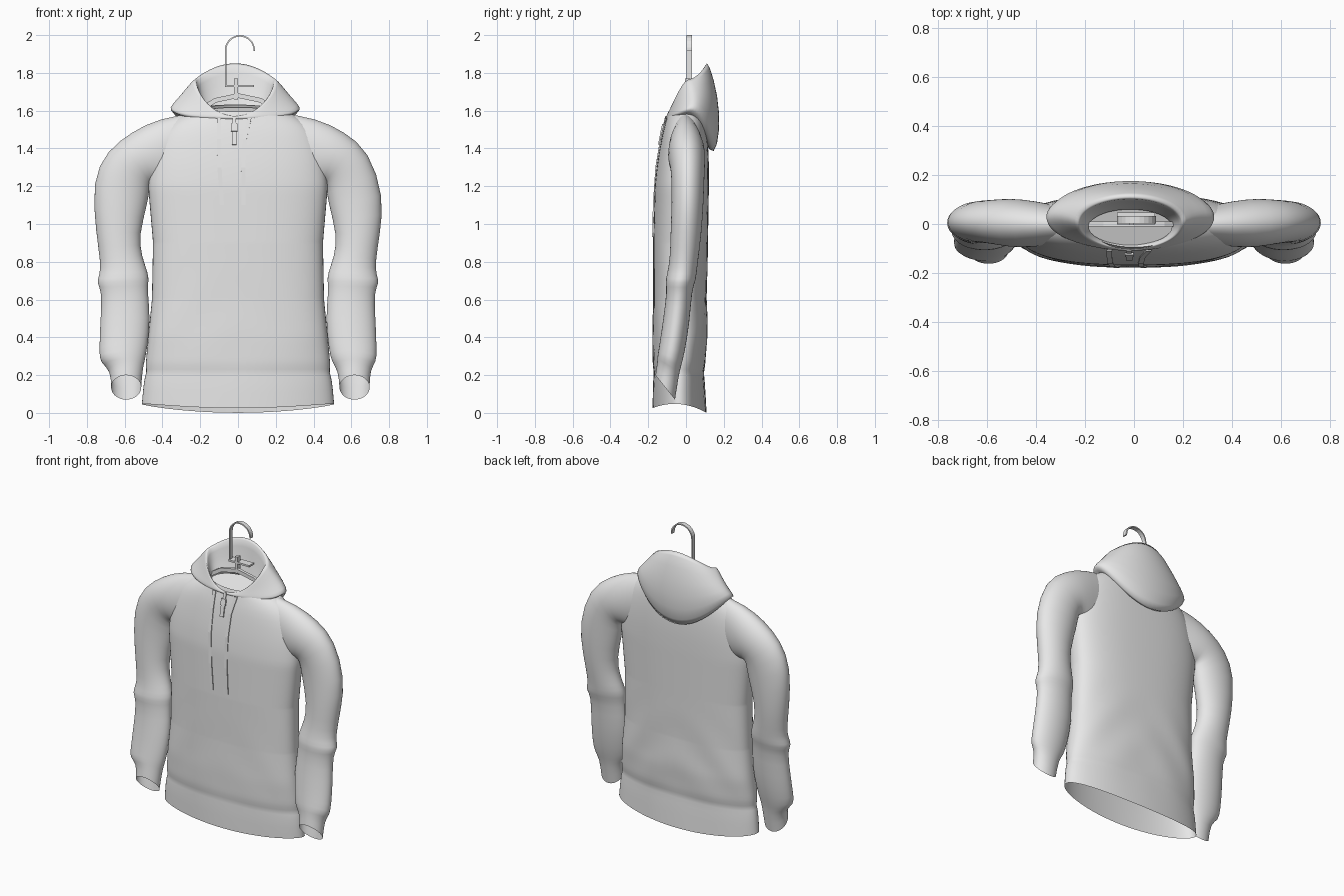
import bpy, bmesh, math
from mathutils import Vector

cube = bpy.data.objects.get("Cube")
if cube:
    bpy.data.objects.remove(cube)

SIDES = 32
fabric = bpy.data.materials.new("pale grey")
fabric.use_nodes = True
GREY = (0.8, 0.8, 0.8, 1)
fabric.diffuse_color = GREY
fabric.node_tree.nodes["Principled BSDF"].inputs["Base Color"].default_value = GREY


def loft(name, rings, caps=False, smooth=1):
    """Skin a list of closed rings of points."""
    bm = bmesh.new()
    loops = [[bm.verts.new(p) for p in ring] for ring in rings]
    for a, b in zip(loops, loops[1:]):
        for i in range(len(a)):
            j = (i + 1) % len(a)
            bm.faces.new((a[i], a[j], b[j], b[i]))
    if caps:
        bm.faces.new(loops[0])
        bm.faces.new(loops[-1])
    bmesh.ops.recalc_face_normals(bm, faces=bm.faces)
    mesh = bpy.data.meshes.new(name)
    bm.to_mesh(mesh)
    bm.free()
    mesh.materials.append(fabric)
    obj = bpy.data.objects.new(name, mesh)
    bpy.context.collection.objects.link(obj)
    if smooth:
        mod = obj.modifiers.new("Soft cloth", "SUBSURF")
        mod.levels = mod.render_levels = smooth
        mesh.polygons.foreach_set("use_smooth", [True] * len(mesh.polygons))
    return obj


def strip(name, points, across, width, thick):
    """Flat ribbon along a path."""
    across = Vector(across)
    rings = []
    for i, p in enumerate(points):
        along = points[min(i + 1, len(points) - 1)] - points[max(i - 1, 0)]
        out = along.cross(across).normalized() * thick / 2
        side = across * width / 2
        rings.append([p + side + out, p - side + out, p - side - out, p + side - out])
    return loft(name, rings, caps=True, smooth=0)


def circle():
    for i in range(SIDES):
        a = 2 * math.pi * i / SIDES
        yield math.cos(a), math.sin(a)


def power(v, e):
    return math.copysign(abs(v) ** e, v)


# Torso profile: height, half width, front y, back y, roundness
TORSO = [
    (0.05, 0.512, -0.178, 0.11, 1), (0.19, 0.5, -0.175, 0.1, 0.95),
    (0.21, 0.485, -0.17, 0.095, 0.95), (0.25, 0.492, -0.178, 0.105, 0.9),
    (0.4, 0.478, -0.178, 0.112, 0.8), (0.6, 0.458, -0.175, 0.112, 0.8),
    (0.9, 0.452, -0.175, 0.117, 0.8), (1.2, 0.478, -0.168, 0.122, 0.8),
    (1.32, 0.465, -0.155, 0.122, 0.8), (1.42, 0.44, -0.138, 0.118, 0.8),
    (1.5, 0.4, -0.122, 0.11, 0.8), (1.56, 0.335, -0.107, 0.1, 0.85),
    (1.6, 0.25, -0.1, 0.085, 0.9), (1.62, 0.19, -0.095, 0.07, 1),
]


def torso_at(z):
    for a, b in zip(TORSO, TORSO[1:]):
        if z <= b[0]:
            t = (z - a[0]) / (b[0] - a[0])
            return [p + (q - p) * t for p, q in zip(a, b)][1:]
    return TORSO[-1][1:]


def front_y(x, z):
    hx, yf, yb, e = torso_at(z)
    reach = (1 - abs(x / hx) ** (2 / e)) ** (e / 2)
    return (yf + yb) / 2 - (yb - yf) / 2 * reach


levels = sorted({row[0] for row in TORSO} | {0.3 + 0.05 * k for k in range(20)})
rings = []
for z in levels:
    hx, yf, yb, e = torso_at(z)
    ring = []
    for c, s in circle():
        # Diagonal folds, strongest low on the back and sides
        fade = max(0, 1 - abs(z - 0.45) / 0.4) * (0.3 + 0.7 * max(0, s))
        fold = 1 + 0.045 * fade * math.sin(16 * z + 9 * abs(c))
        zz = z
        if z == levels[0]:
            zz = 0.047 - 0.0125 * s - 0.0345 * s * s
        elif z > 1.5:
            zz = z + 0.025 * s * (z - 1.5) / 0.12
        ring.append((hx * power(c, e),
                     (yf + yb) / 2 + (yb - yf) / 2 * power(s, e) * fold, zz))
    rings.append(ring)
loft("torso", rings)

# Neck lining closes the collar
lining = [[(r * 0.185 * c, -0.012 + r * 0.08 * s, 1.59 + r * 0.028 * s) for c, s in circle()]
          for r in (1, 0.5)]
loft("neck_lining", lining, caps=True, smooth=0)

# Sleeves: inner x, inner z, outer x, outer z, centre y, half depth, tilt
SLEEVE = [
    (0.3, 1.2, 0.22, 1.59, -0.005, 0.07, 0), (0.4, 1.2, 0.42, 1.56, 0, 0.096, 0),
    (0.45, 1.22, 0.56, 1.49, 0.005, 0.1, 0), (0.465, 1.21, 0.695, 1.39, 0.01, 0.088, 0),
    (0.475, 1.12, 0.775, 1.14, 0.01, 0.085, 0), (0.525, 0.94, 0.752, 0.95, 0, 0.082, 0),
    (0.51, 0.83, 0.728, 0.8, -0.01, 0.075, 0), (0.475, 0.74, 0.732, 0.73, -0.022, 0.078, 0),
    (0.472, 0.7, 0.752, 0.69, -0.03, 0.08, 0), (0.48, 0.65, 0.718, 0.645, -0.035, 0.066, 0),
    (0.462, 0.5, 0.73, 0.48, -0.05, 0.07, 0.01), (0.48, 0.34, 0.735, 0.32, -0.075, 0.067, 0.02),
    (0.495, 0.27, 0.732, 0.27, -0.09, 0.062, 0.03), (0.53, 0.23, 0.7, 0.235, -0.095, 0.056, 0.04),
    (0.537, 0.135, 0.697, 0.135, -0.11, 0.052, 0.065),
]
for side, name in ((1, "left_sleeve"), (-1, "right_sleeve")):
    rings = []
    for xi, zi, xo, zo, yc, ry, tilt in SLEEVE:
        if side < 0:
            # The right arm hangs a little differently
            shift = -0.025 if zo < 0.25 else 0
            xi, xo = xi + shift, xo + shift
            zo += 0.09 if 1.1 < zo < 1.2 else 0
        rings.append([(side * ((xi + xo) / 2 + (xo - xi) / 2 * c),
                       yc + ry * s,
                       (zi + zo) / 2 + (zo - zi) / 2 * c - tilt * s)
                      for c, s in circle()])
    loft(name, rings)

# Hood: half width, front y, back y, then front, side and back height
HOOD = [
    (0.17, -0.085, 0.06, 1.56, 1.62, 1.63), (0.19, -0.09, 0.09, 1.57, 1.69, 1.74),
    (0.208, -0.1, 0.1, 1.57, 1.77, 1.86), (0.222, -0.104, 0.122, 1.57, 1.765, 1.855),
    (0.285, -0.11, 0.172, 1.565, 1.69, 1.68), (0.34, -0.11, 0.183, 1.56, 1.63, 1.49),
    (0.352, -0.105, 0.15, 1.555, 1.605, 1.345), (0.3, -0.1, 0.1, 1.55, 1.58, 1.43),
]
rings = []
for hx, yf, yb, zf, zs, zb in HOOD:
    ring = []
    for c, s in circle():
        z = zs + ((zb - zs) * s ** 2 if s > 0 else (zf - zs) * (-s) ** 1.3)
        ring.append((hx * c - 0.015, (yf + yb) / 2 + (yb - yf) / 2 * s, z))
    rings.append(ring)
loft("hood", rings)


# Drawstrings and zip lie just over the chest
def on_chest(points, gap):
    return [Vector((x, front_y(x, z) - gap, z)) for x, z in points]


CORDS = {
    "right_drawstring": [(-0.1, 1.56), (-0.1, 1.45), (-0.098, 1.3), (-0.085, 1.1), (-0.07, 0.93)],
    "left_drawstring": [(0.06, 1.56), (0.035, 1.45), (0.028, 1.3), (0.03, 1.1), (0.04, 0.93)],
}
for name, points in CORDS.items():
    strip(name, on_chest(points, 0.002), (1, 0, 0), 0.022, 0.006)
strip("zip_placket", on_chest([(-0.02, 1.57), (-0.02, 1.48)], 0.002), (1, 0, 0), 0.02, 0.006)
strip("zip_slider", on_chest([(-0.02, 1.53), (-0.02, 1.49)], 0.006), (1, 0, 0), 0.035, 0.01)
strip("zip_pull", on_chest([(-0.02, 1.49), (-0.02, 1.42)], 0.006), (1, 0, 0), 0.026, 0.008)

# Hanger: hook, neck post and sloping arms
hook = [Vector((-0.066, 0.018, z)) for z in (1.73, 1.8, 1.92)]
for k in range(1, 14):
    a = math.pi - k * math.pi / 13 * 1.02
    hook.append(Vector((0.01 + 0.076 * math.cos(a), 0.018, 1.92 + 0.076 * math.sin(a))))
strip("hanger_hook", hook, (0, 1, 0), 0.03, 0.008)
strip("hanger_neck", [Vector((-0.07, 0.022, 1.73)), Vector((0.085, 0.022, 1.73))],
      (0, 1, 0), 0.05, 0.012)
strip("hanger_post", [Vector((-0.01, 0.01, 1.66)), Vector((-0.01, 0.01, 1.77))],
      (0, 1, 0), 0.03, 0.02)
arms = [Vector((0.4 * t, 0, 1.68 - 0.28 * t * t)) for t in (-1, -0.6, -0.3, 0, 0.3, 0.6, 1)]
strip("hanger_arms", arms, (0, 1, 0), 0.02, 0.025)
